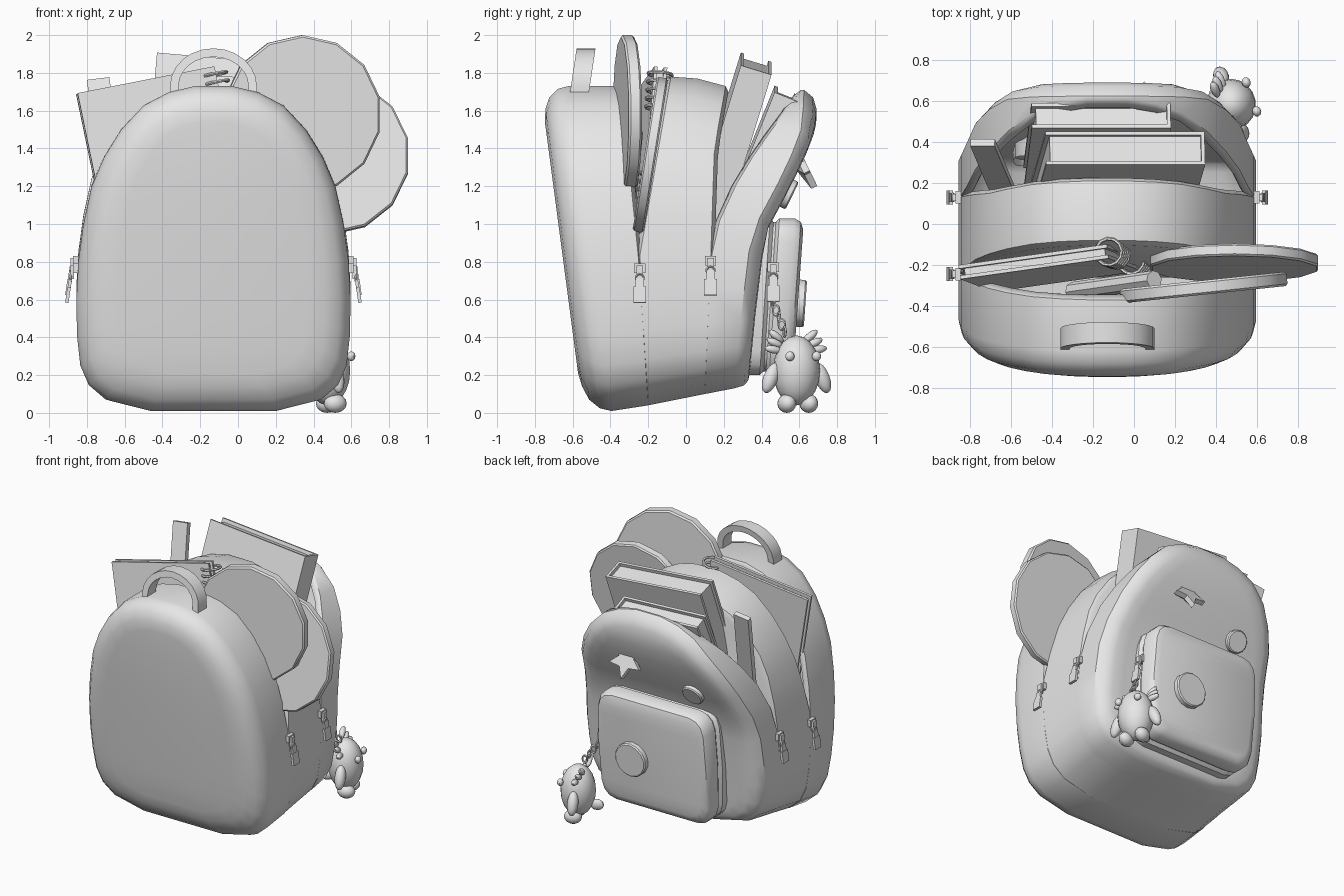
import bpy, bmesh, math
from mathutils import Vector, Matrix, Euler

if "Cube" in bpy.data.objects:
    bpy.data.objects.remove(bpy.data.objects["Cube"])

grey = bpy.data.materials.new("plain grey")
grey.diffuse_color = (0.8, 0.8, 0.8, 1)
grey.use_nodes = True
grey.node_tree.nodes["Principled BSDF"].inputs["Base Color"].default_value = grey.diffuse_color
CX = -0.13


def finish(bm, name, loc=(0, 0, 0), rot=(0, 0, 0), normals=True):
    if normals:
        bmesh.ops.recalc_face_normals(bm, faces=bm.faces)
    me = bpy.data.meshes.new(name)
    bm.to_mesh(me)
    bm.free()
    me.materials.append(grey)
    ob = bpy.data.objects.new(name, me)
    ob.location = loc
    ob.rotation_euler = [math.radians(a) for a in rot]
    bpy.context.collection.objects.link(ob)
    return ob


def matrix(loc, rot, size):
    e = Euler([math.radians(a) for a in rot])
    return Matrix.LocRotScale(Vector(loc), e, Vector(size))


def box(bm, loc, size, rot=(0, 0, 0)):
    bmesh.ops.create_cube(bm, size=1, matrix=matrix(loc, rot, size))


def ball(bm, loc, size, rot=(0, 0, 0), seg=14):
    bmesh.ops.create_uvsphere(bm, u_segments=seg, v_segments=seg // 2 + 1, radius=1,
                              matrix=matrix(loc, rot, size))


def torus(bm, loc, R, r, rot=(0, 0, 0), stretch=1, n=12, k=6):
    m = matrix(loc, rot, (1, stretch, 1))
    g = [[bm.verts.new(m @ Vector(((R + r * math.cos(b)) * math.cos(a),
                                   (R + r * math.cos(b)) * math.sin(a), r * math.sin(b))))
          for b in (j * math.tau / k for j in range(k))] for a in (i * math.tau / n for i in range(n))]
    for i in range(n):
        for j in range(k):
            bm.faces.new((g[i][j], g[i - 1][j], g[i - 1][j - 1], g[i][j - 1]))


def interp(poly, z):
    if z <= poly[0][0]:
        return poly[0][1]
    for (z0, y0), (z1, y1) in zip(poly, poly[1:]):
        if z <= z1:
            return y0 + (y1 - y0) * (z - z0) / (z1 - z0)
    return poly[-1][1]


def loft(name, outline, stations, cap_first=False, cap_last=False, cx=CX, wall=0):
    """Skin outlines along y; station = (z/y line, y shift, bottom inset, top inset, side inset)."""
    bm = bmesh.new()
    wmax = max(w for w, s in outline)
    rings = []
    for line, dy, db, dt, dx in stations:
        zb, zt = line[0][0] + db, line[-1][0] - dt
        pts = []
        for w, s in outline:
            z = zb + s * (zt - zb)
            pts.append((w * (wmax - dx) / wmax, interp(line, z) + dy, z))
        ring = pts + [(-x, y, z) for x, y, z in reversed(pts)]
        rings.append([bm.verts.new((cx + x, y, z)) for x, y, z in ring])
    n = len(rings[0])
    for a, b in zip(rings, rings[1:]):
        for i in range(n):
            bm.faces.new((a[i], a[i - 1], b[i - 1], b[i]))
    for ring, on in ((rings[0], cap_first), (rings[-1], cap_last)):
        if on:
            for i in range(n // 2 - 1):
                bm.faces.new((ring[i], ring[i + 1], ring[n - 2 - i], ring[n - 1 - i]))
    ob = finish(bm, name)
    if wall:
        m = ob.modifiers.new("wall", 'SOLIDIFY')
        m.thickness = wall
        m.offset = -1
    return ob


# Bag arch: half width against height fraction
arch = [(0.33, 0), (0.57, 0.035), (0.66, 0.08), (0.705, 0.14), (0.722, 0.23), (0.726, 0.34),
        (0.715, 0.46), (0.69, 0.57), (0.645, 0.69), (0.58, 0.78), (0.49, 0.865),
        (0.37, 0.94), (0.24, 0.98), (0.1, 1)]
front = [(0.01, -0.545), (1.73, -0.772)]
seam_a = [(0.04, -0.20), (0.8, -0.25), (1.2, -0.29), (1.73, -0.37)]
seam_b = [(0.04, -0.20), (0.8, -0.25), (1.2, -0.18), (1.78, -0.08)]
mid = [(0.07, -0.05), (0.8, -0.06), (1.2, -0.02), (1.77, 0.06)]
seam_c = [(0.10, 0.10), (0.8, 0.13), (1.4, 0.15), (1.73, 0.21)]
seam_d = [(0.10, 0.10), (0.8, 0.13), (1.0, 0.17), (1.2, 0.26), (1.4, 0.38), (1.6, 0.53), (1.71, 0.61)]
back = [(0.13, 0.33), (0.5, 0.365), (0.95, 0.42), (1.2, 0.555), (1.4, 0.65), (1.5, 0.685),
        (1.6, 0.695), (1.71, 0.70)]

loft("front_compartment", arch,
     [(front, 0, 0.2, 0.19, 0.22), (front, 0.012, 0.13, 0.12, 0.13), (front, 0.04, 0.06, 0.06, 0.06),
      (front, 0.09, 0.015, 0.015, 0.015), (front, 0.15, 0, 0, 0), (seam_a, 0, 0, 0, 0),
      (seam_a, 0.02, 0.03, 0.03, 0.03)], cap_first=True, wall=0.025)
loft("middle_compartment", arch,
     [(seam_b, -0.02, 0.03, 0.03, 0.03), (seam_b, 0, 0, 0, 0), (mid, 0, 0, 0, 0), (seam_c, 0, 0, 0, 0),
      (seam_c, 0.02, 0.03, 0.03, 0.03)], cap_first=True, cap_last=True)
loft("back_compartment", arch,
     [(seam_d, -0.02, 0.03, 0.03, 0.03), (seam_d, 0, 0, 0, 0), (back, -0.075, 0, 0, 0),
      (back, -0.025, 0.015, 0.04, 0.04), (back, -0.005, 0.04, 0.1, 0.1), (back, 0, 0.08, 0.16, 0.18)],
     cap_last=True, wall=0.025)

# Outer pocket in two layers
rounded = [(0.33, 0), (0.39, 0.02), (0.43, 0.07), (0.45, 0.15), (0.46, 0.5), (0.45, 0.85),
           (0.43, 0.93), (0.39, 0.98), (0.33, 1)]
p_face = [(0.2, 0.565), (1.03, 0.625)]
p_gap = [(0.2, 0.41), (1.03, 0.465)]
loft("pocket_base", rounded, [(p_gap, -0.13, 0, 0, 0), (p_gap, -0.02, 0, 0, 0), (p_gap, 0, 0.02, 0.02, 0.02),
                              (p_gap, 0.02, 0.02, 0.02, 0.02)], cap_last=True)
loft("pocket_front", rounded, [(p_gap, 0.012, 0.02, 0.02, 0.02), (p_gap, 0.03, 0, 0, 0), (p_face, -0.05, 0, 0, 0),
                               (p_face, -0.015, 0.02, 0.02, 0.02), (p_face, 0, 0.06, 0.06, 0.06)],
     cap_first=True, cap_last=True)


def disc(name, loc, r, depth, rot, sides=14):
    bm = bmesh.new()
    bmesh.ops.create_cone(bm, cap_ends=True, segments=sides, radius1=r, radius2=r, depth=depth)
    bmesh.ops.bevel(bm, geom=[e for e in bm.edges if abs(e.verts[0].co.z - e.verts[1].co.z) < 1e-5],
                    offset=depth * 0.15, segments=1, affect='EDGES')
    finish(bm, name, loc, rot)


# Round badges, star and records
disc("pocket_badge", (0.02, 0.605, 0.58), 0.125, 0.055, (-94, 0, 0))
disc("panel_badge", (-0.44, 0.54, 1.16), 0.08, 0.05, (-116, 0, 0))
disc("front_record", (0.34, -0.31, 1.58), 0.42, 0.07, (90, 0, 6))
disc("rear_record", (0.49, -0.19, 1.36), 0.42, 0.06, (81, 0, 0))

bm = bmesh.new()
rim = [[bm.verts.new((r * math.sin(i * math.pi / 5), r * math.cos(i * math.pi / 5), z))
        for i in range(10) for r in [0.13 if i % 2 == 0 else 0.062]] for z in (-0.02, 0.015)]
tip = bm.verts.new((0, 0, 0.045))
for i in range(10):
    bm.faces.new((rim[0][i], rim[0][i - 1], rim[1][i - 1], rim[1][i]))
    bm.faces.new((rim[1][i], rim[1][i - 1], tip))
bm.faces.new(rim[0])
finish(bm, "star_badge", (0.05, 0.62, 1.31), (-116, 0, 180))

# Carry handle: half-ellipse strap leaning forward
bm = bmesh.new()
rings = []
for i in range(-1, 14):
    a = math.pi * min(max(i, 0), 12) / 12
    drop = 0.05 if i in (-1, 13) else 0
    ring = []
    for r, h, dy in ((0.23, 0.20, -0.05), (0.23, 0.20, 0.05), (0.185, 0.155, 0.05), (0.185, 0.155, -0.05)):
        z = 1.73 + h * math.sin(a) - drop
        ring.append(bm.verts.new((CX + r * math.cos(a), -0.565 + (z - 1.69) * 0.15 + dy, z)))
    rings.append(ring)
for a, b in zip(rings, rings[1:]):
    for j in range(4):
        bm.faces.new((a[j], a[j - 1], b[j - 1], b[j]))
bm.faces.new(rings[0])
bm.faces.new(rings[-1])
finish(bm, "carry_handle")


def book(name, loc, rot, w, t, h, spine=True):
    bm = bmesh.new()
    c = 0.018
    for s in (-1, 1):
        box(bm, (0, s * (t - c) / 2, 0), (w, c, h))
    if spine:
        box(bm, (w / 2 - c / 2, 0, 0), (c, t, h))
    box(bm, (0.002, 0, 0), (w - 0.04, t - c, h - 0.05))
    return finish(bm, name, loc, rot)


# Books, notebook, ruler, pencil
book("large_book", (-0.08, 0.24, 1.42), (-17, 5, 0), 0.78, 0.17, 0.9)
book("small_book", (-0.18, 0.38, 1.32), (-22, 3, 0), 0.68, 0.13, 0.8)
note = book("notebook", (-0.41, -0.215, 1.37), (-6, -11, 8), 0.745, 0.07, 0.8, spine=False)
bm = bmesh.new()
for i in range(5):
    torus(bm, (0.37, 0, 0.36 - i * 0.045), 0.065, 0.009)
    torus(bm, (0.37, 0, -0.36 + i * 0.045), 0.065, 0.009)
finish(bm, "notebook_rings", note.location, (-6, -11, 8))
bm = bmesh.new()
box(bm, (0, 0, 0), (0.12, 0.035, 0.85))
finish(bm, "ruler", (-0.69, 0.28, 1.36), (-16, -7, 0))
bm = bmesh.new()
bmesh.ops.create_cone(bm, cap_ends=True, segments=8, radius1=0.045, radius2=0.045, depth=0.7)
finish(bm, "pencil_tube", (-0.1, -0.3, 1.2), (0, 35, 8))


# Zip pulls: slider, ring and hanging tab facing the side
def zip_pull(name, x, y, z, side):
    bm = bmesh.new()
    box(bm, (0, 0, 0.02), (0.035, 0.06, 0.05))
    box(bm, (side * 0.022, 0, 0), (0.02, 0.035, 0.07))
    torus(bm, (side * 0.03, 0, -0.03), 0.02, 0.007, (0, 90, 0), 1, 10, 4)
    box(bm, (side * 0.035, 0, -0.06), (0.016, 0.045, 0.06), (0, -side * 8, 0))
    box(bm, (side * 0.045, 0, -0.12), (0.018, 0.068, 0.085), (0, -side * 8, 0))
    finish(bm, name, (x, y, z))


for side, label in ((1, "right"), (-1, "left")):
    zip_pull("front_zip_" + label, CX + side * 0.725, -0.245, 0.745, side)
    zip_pull("rear_zip_" + label, CX + side * 0.725, 0.13, 0.785, side)
zip_pull("pocket_zip", 0.325, 0.462, 0.75, 1)

# Chain
bm = bmesh.new()
for i in range(5):
    t = i / 4
    torus(bm, (0.365 + 0.10 * t, 0.462 + 0.06 * t, 0.58 - 0.15 * t), 0.017, 0.006,
          (90, 0, 90 if i % 2 else 20), 1.5, 10, 5)
finish(bm, "charm_chain")

# Hanging animal charm, local +x is its face
bm = bmesh.new()
ball(bm, (0, 0, 0.225), (0.12, 0.125, 0.185), seg=18)
for s in (-1, 1):
    ball(bm, (0, s * 0.145, 0.185), (0.038, 0.04, 0.085), (s * 22, 0, 0))
    ball(bm, (0.02, s * 0.062, 0.05), (0.062, 0.048, 0.05))
    ball(bm, (0.105, s * 0.075, 0.3), (0.022, 0.026, 0.026), seg=10)
    for k in range(3):
        ball(bm, (-0.01 - 0.02 * k, s * (0.125 - 0.015 * k), 0.335 + 0.035 * k), (0.022, 0.052, 0.021),
             (s * (10 + 14 * k), 0, 0), seg=10)
ball(bm, (-0.13, 0, 0.13), (0.05, 0.025, 0.04), seg=10)
finish(bm, "animal_charm", (0.475, 0.585, 0), (0, 0, 20))

# Smooth shading with sharp edges kept
for ob in bpy.context.scene.objects:
    ob.select_set(True)
    bpy.context.view_layer.objects.active = ob
bpy.ops.object.shade_smooth_by_angle(angle=math.radians(38))
